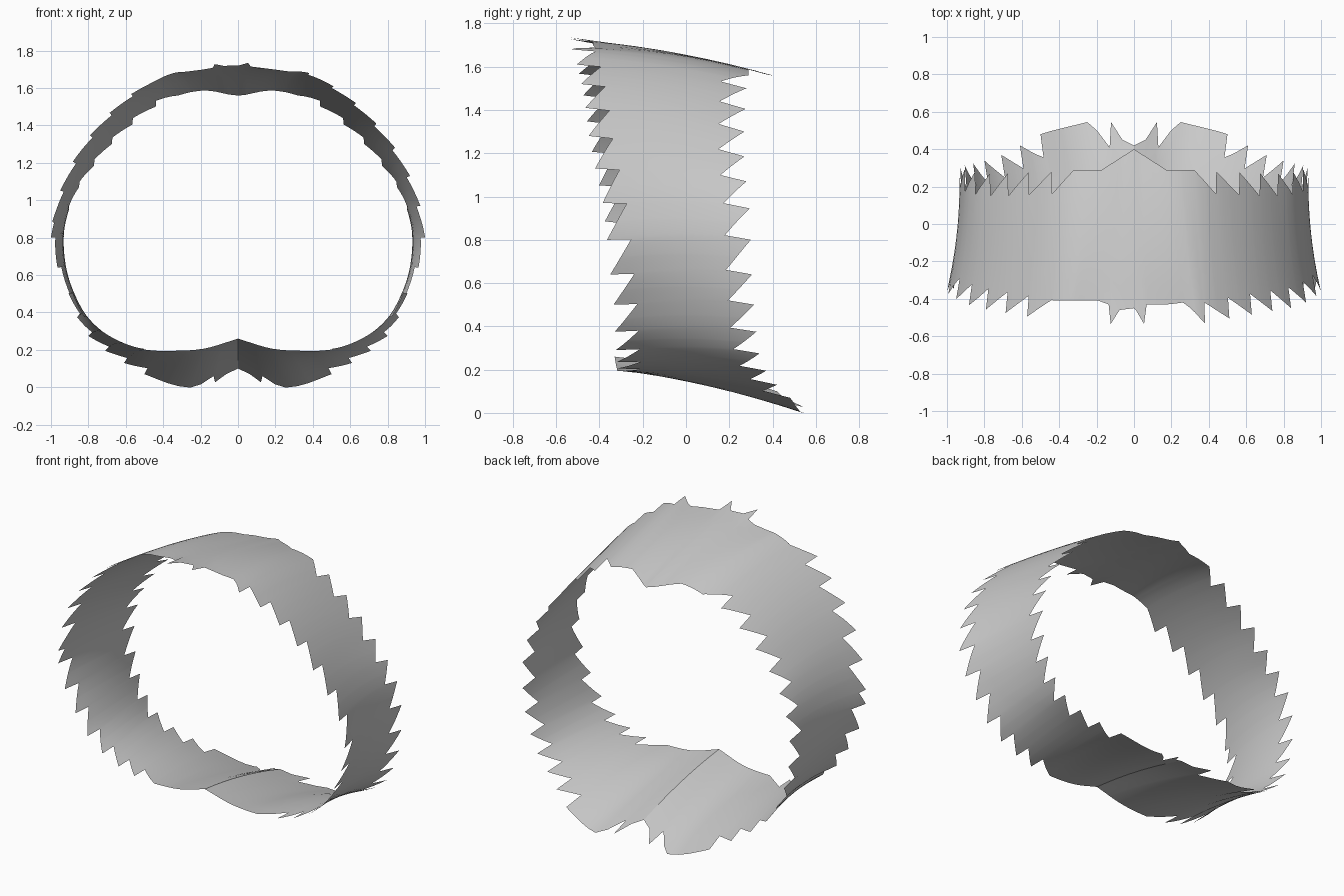
import bpy
import bmesh
from mathutils import Vector

cube = bpy.data.objects.get("Cube")
if cube:
    bpy.data.objects.remove(cube)

# Stations up one half of the band, from bottom centre to top centre.
# Each pairs the tip of a front tooth with the tip of a back tooth.
FRONT = [(0, -.33, .26), (.18, -.32, .207), (.36, -.32, .195),
         (.5, -.32, .205), (.61, -.32, .235), (.72, -.325, .29),
         (.82, -.33, .375), (.9, -.335, .5), (.965, -.35, .64),
         (1, -.365, .8), (.975, -.385, .97), (.92, -.42, 1.13),
         (.84, -.45, 1.28), (.74, -.465, 1.41), (.63, -.485, 1.52),
         (.51, -.505, 1.61), (.38, -.53, 1.68), (.26, -.42, 1.69),
         (0, -.45, 1.72)]
BACK = [(0, .42, .1), (.25, .545, 0), (.5, .48, .07), (.61, .42, .13),
        (.71, .37, .195), (.8, .34, .275), (.86, .325, .375),
        (.905, .315, .5), (.928, .305, .64), (.932, .3, .8),
        (.905, .295, .945), (.85, .28, 1.07), (.77, .27, 1.185),
        (.675, .27, 1.3), (.565, .275, 1.405), (.44, .28, 1.5),
        (.32, .29, 1.56), (.17, .29, 1.587), (0, .4, 1.56)]
LAST = len(FRONT) - 1
FIRST_TOOTH, LAST_TOOTH = 2, 15
STEP = .06            # share of a tooth taken by its steep side
FRONT_DEPTH, BACK_DEPTH = .11, .12
COLUMNS = 8
SAG = .022            # slight waist across the width
BULGE = .02           # slight rise across the width

# On the right half the upper front teeth are half a tooth out of step
SHIFT_FROM, SHIFT_TO = 9, 15.5
PLAIN_FRONT = -.41


def rail(points, i, s):
    """Smooth rail in x and z, straight in y, between stations i and i + 1."""
    pts = [Vector(p) for p in points]
    b, c = pts[i], pts[i + 1]
    a = pts[i - 1] if i else 2 * b - c
    d = pts[i + 2] if i + 2 <= LAST else Vector((-b.x, b.y, b.z))
    p = .5 * (2 * b + (c - a) * s + (2 * a - 5 * b + 4 * c - d) * s ** 2
              + (3 * b - a - 3 * c + d) * s ** 3)
    p.y = b.lerp(c, s).y
    return p


def edges(side, i, s, front, back):
    """Depth of the serrated front and back edges at one row."""
    y0, y1 = front.y, back.y
    if FIRST_TOOTH <= i <= LAST_TOOTH:
        shifted = side < 0 and i + s > SHIFT_FROM + .5 - STEP / 2
        u = (s - .5) % 1 if shifted else s
        y0 += FRONT_DEPTH * u / (1 - STEP)
        if s > 0:
            y1 -= BACK_DEPTH * (1 - s) / (1 - STEP)
    if side < 0 and i + s > SHIFT_TO - STEP / 2:
        y0 = PLAIN_FRONT
    return y0, y1


def make_row(side, i, s, y0=None, y1=None):
    front, back = rail(FRONT, i, s), rail(BACK, i, s)
    e0, e1 = edges(side, i, s, front, back)
    y0 = e0 if y0 is None else y0
    y1 = e1 if y1 is None else y1
    row = []
    for k in range(COLUMNS + 1):
        y = y0 + (y1 - y0) * k / COLUMNS
        v = (y - front.y) / (back.y - front.y)
        arch = max(0, 4 * v * (1 - v))
        p = front.lerp(back, v)
        row.append(Vector((side * p.x * (1 - SAG * arch), y, p.z + BULGE * arch)))
    return row


def make_half(side, top_tooth):
    """Rows of one half; extra small teeth sit beside the centre lines."""
    rows = []
    for i in range(LAST):
        if i == 0:
            cuts = [(0, None, None), (.25, None, None), (.48, None, .545),
                    (.54, None, .41), (.8, None, .5)]
        elif i == LAST - 1:
            cuts = [(0, None, None), (.3, None, None),
                    (top_tooth - STEP, -.43, None), (top_tooth, -.535, None),
                    (top_tooth + .15, -.46, None)]
        else:
            cuts = [(s, None, None)
                    for s in (0, STEP, .25, .5 - STEP, .5, .75, 1 - STEP)]
        rows += [make_row(side, i, *cut) for cut in cuts]
    rows.append(make_row(side, LAST - 1, 1))
    return rows


# Join both halves into one closed band
left, right = make_half(1, .81), make_half(-1, .57)
bm = bmesh.new()
ring = [[bm.verts.new(p) for p in r] for r in left + right[-2:0:-1]]
for a, b in zip(ring, ring[1:] + ring[:1]):
    for k in range(COLUMNS):
        bm.faces.new((a[k], a[k + 1], b[k + 1], b[k]))
bmesh.ops.recalc_face_normals(bm, faces=bm.faces)
mesh = bpy.data.meshes.new("serrated_band")
bm.to_mesh(mesh)
bm.free()
band = bpy.data.objects.new("serrated_band", mesh)
bpy.context.collection.objects.link(band)

# Plain grey material
grey = bpy.data.materials.new("light_grey")
grey.use_nodes = True
colour = (.6, .6, .6, 1)
grey.diffuse_color = colour
grey.node_tree.nodes["Principled BSDF"].inputs["Base Color"].default_value = colour
mesh.materials.append(grey)

# Smooth shading, with the bottom crease kept sharp
bpy.ops.object.select_all(action='DESELECT')
band.select_set(True)
bpy.context.view_layer.objects.active = band
bpy.ops.object.shade_smooth_by_angle(angle=.44)
